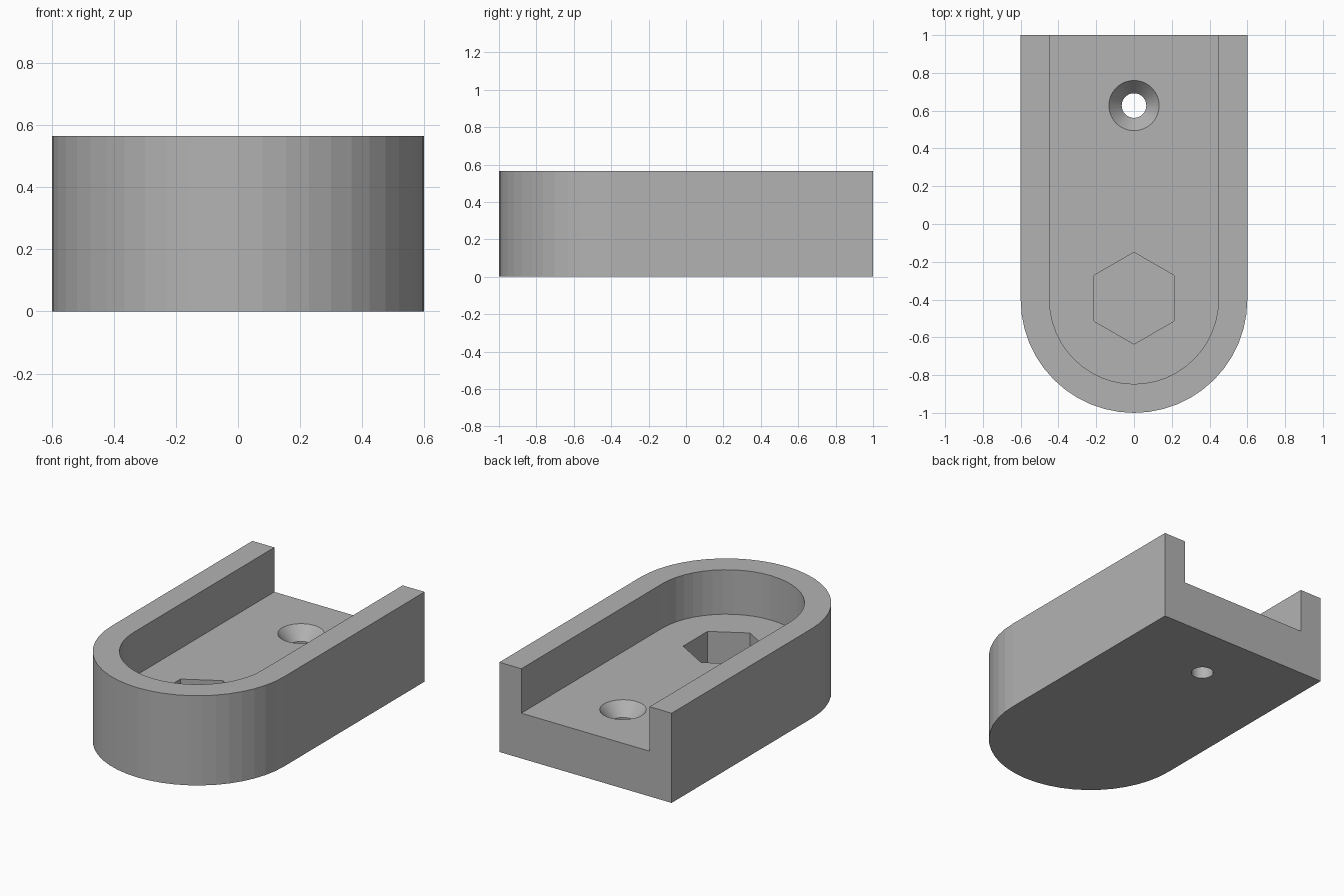
import bpy, bmesh, math

if "Cube" in bpy.data.objects:
    bpy.data.objects.remove(bpy.data.objects["Cube"])

HEIGHT, FLOOR, POCKET = 0.565, 0.285, 0.075
ARC_Y, SEGMENTS = -0.4, 24

grey = bpy.data.materials.new("light grey")
grey.diffuse_color = (0.45, 0.45, 0.45, 1)
grey.use_nodes = True
grey.node_tree.nodes["Principled BSDF"].inputs["Base Color"].default_value = grey.diffuse_color


def loft(name, rings):
    """Solid from stacked rings of equal point count, bottom to top."""
    bm = bmesh.new()
    loops = [[bm.verts.new(p) for p in ring] for ring in rings]
    n = len(loops[0])
    bm.faces.new(loops[0][::-1])
    bm.faces.new(loops[-1])
    for a, b in zip(loops, loops[1:]):
        for i in range(n):
            j = (i + 1) % n
            bm.faces.new((a[i], a[j], b[j], b[i]))
    bmesh.ops.recalc_face_normals(bm, faces=bm.faces)
    mesh = bpy.data.meshes.new(name)
    bm.to_mesh(mesh)
    bm.free()
    mesh.materials.append(grey)
    obj = bpy.data.objects.new(name, mesh)
    bpy.context.collection.objects.link(obj)
    return obj


def u_ring(radius, back, z):
    """U outline: round at the front, straight to the back."""
    arc = [math.pi + math.pi * i / SEGMENTS for i in range(SEGMENTS + 1)]
    pts = [(radius * math.cos(a), ARC_Y + radius * math.sin(a), z) for a in arc]
    return pts + [(radius, back, z), (-radius, back, z)]


def circle(radius, y, z, n, start=0.0):
    return [(radius * math.cos(start + math.tau * i / n),
             y + radius * math.sin(start + math.tau * i / n), z) for i in range(n)]


# outer body
body = loft("bracket_body", [u_ring(0.6, 1.0, 0), u_ring(0.6, 1.0, HEIGHT)])

# channel open to the back, hexagonal nut pocket, countersunk screw hole
cutters = [
    loft("channel_cutter", [u_ring(0.447, 1.2, FLOOR), u_ring(0.447, 1.2, 0.8)]),
    loft("nut_pocket_cutter", [circle(0.243, -0.393, z, 6, math.pi / 6)
                               for z in (POCKET, 0.4)]),
    loft("screw_hole_cutter", [circle(r, 0.627, z, 48) for r, z in
                               ((0.065, -0.1), (0.065, FLOOR - 0.08),
                                (0.133, FLOOR), (0.133, 0.4))]),
]
bpy.context.view_layer.objects.active = body
for cutter in cutters:
    mod = body.modifiers.new(cutter.name, 'BOOLEAN')
    mod.operation, mod.solver, mod.object = 'DIFFERENCE', 'EXACT', cutter
    bpy.ops.object.modifier_apply(modifier=mod.name)
    bpy.data.objects.remove(cutter)
